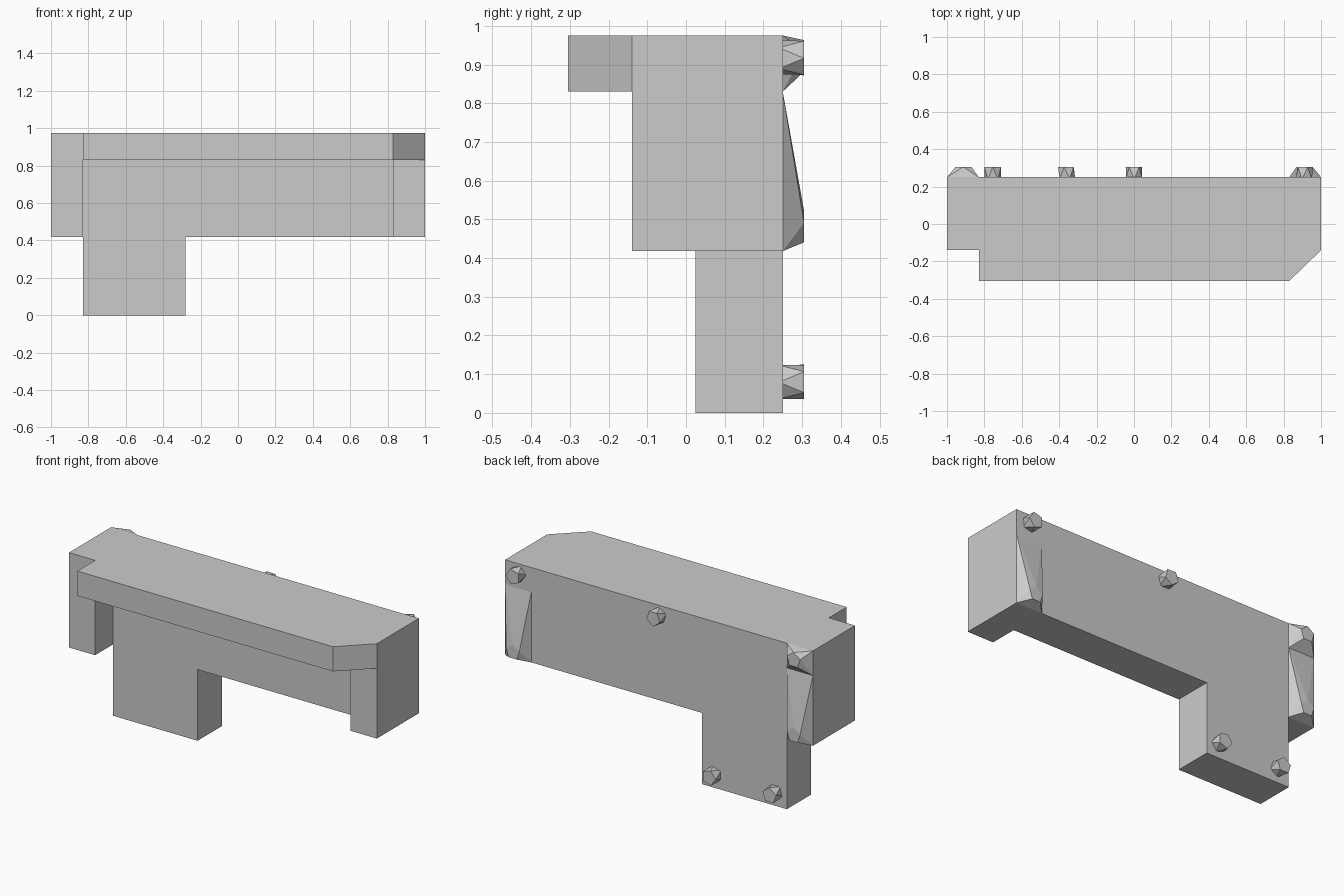
import bpy, bmesh
from math import sin, cos, pi
from mathutils import Vector

if "Cube" in bpy.data.objects:
    bpy.data.objects.remove(bpy.data.objects["Cube"])

BACK, TIP = 0.25, 0.305      # rear wall plane and end of the rear fittings


def make_object(name, bm):
    bmesh.ops.recalc_face_normals(bm, faces=bm.faces)
    mesh = bpy.data.meshes.new(name)
    bm.to_mesh(mesh)
    bm.free()
    obj = bpy.data.objects.new(name, mesh)
    bpy.context.collection.objects.link(obj)
    return obj


def extrude(name, points, offset):
    """Extrude a closed 3D outline along an offset."""
    bm = bmesh.new()
    face = bm.faces.new([bm.verts.new(p) for p in points])
    new = bmesh.ops.extrude_face_region(bm, geom=[face], use_keep_orig=True)
    verts = [g for g in new["geom"] if isinstance(g, bmesh.types.BMVert)]
    bmesh.ops.translate(bm, verts=verts, vec=Vector(offset))
    return make_object(name, bm)


def hull(name, points):
    bm = bmesh.new()
    for p in points:
        bm.verts.new(p)
    res = bmesh.ops.convex_hull(bm, input=bm.verts[:])
    loose = {g for g in res["geom_interior"] + res["geom_unused"]
             if isinstance(g, bmesh.types.BMVert)}
    bmesh.ops.delete(bm, geom=list(loose), context="VERTS")
    return make_object(name, bm)


def pentagon(x, y, z, r, phase):
    return [(x + r * cos(phase + i * 2 * pi / 5), y, z + r * sin(phase + i * 2 * pi / 5))
            for i in range(5)]


def rectangle(x0, x1, z0, z1):
    return [(x, BACK, z) for x in (x0, x1) for z in (z0, z1)]


# Counter top with one notched and one chamfered front corner
top = extrude("counter_body", [(x, y, 0.83) for x, y in (
    (-1, BACK), (-1, -0.14), (-0.83, -0.14), (-0.83, -0.305),
    (0.83, -0.305), (1, -0.14), (1, BACK))], (0, 0, 0.145))

# Rear panel and pedestal in one L-shaped profile
panel = extrude("panel_and_pedestal", [(x, 0.025, z) for x, z in (
    (-0.83, 0), (-0.28, 0), (-0.28, 0.418), (0.9, 0.418),
    (0.9, 0.9), (-0.9, 0.9), (-0.9, 0.418), (-0.83, 0.418))], (0, BACK - 0.025, 0))

# End supports
supports = [extrude("end_support", [(x, y, 0.418) for x, y in (
    (s * 0.83, -0.14), (s, -0.14), (s, BACK), (s * 0.83, BACK))], (0, 0, 0.482))
    for s in (-1, 1)]

# Weld the body into one solid
bpy.context.view_layer.objects.active = top
for part in supports + [panel]:
    mod = top.modifiers.new("union", "BOOLEAN")
    mod.operation, mod.solver, mod.object = "UNION", "EXACT", part
    bpy.ops.object.modifier_apply(modifier=mod.name)
    bpy.data.objects.remove(part)

# Small faceted studs on the rear wall
for i, (x, z) in enumerate([(-0.755, 0.08), (-0.36, 0.08), (0, 0.918), (0.912, 0.918)]):
    phase = pi / 2 + i * 0.3
    hull("rear_stud", pentagon(x, BACK - 0.01, z, 0.046, phase + pi / 5)
         + pentagon(x, TIP, z, 0.046, phase))

# Long wedges behind both end supports
for s in (-1, 1):
    hull("rear_wedge", rectangle(s * 0.83, s, 0.418, 0.83)
         + pentagon(s * 0.912, TIP, 0.477, 0.045, pi / 2))

# Flared stud at the top left corner
hull("corner_flare", rectangle(-1, -0.83, 0.83, 0.975)
     + pentagon(-0.912, TIP, 0.918, 0.045, pi / 2))
